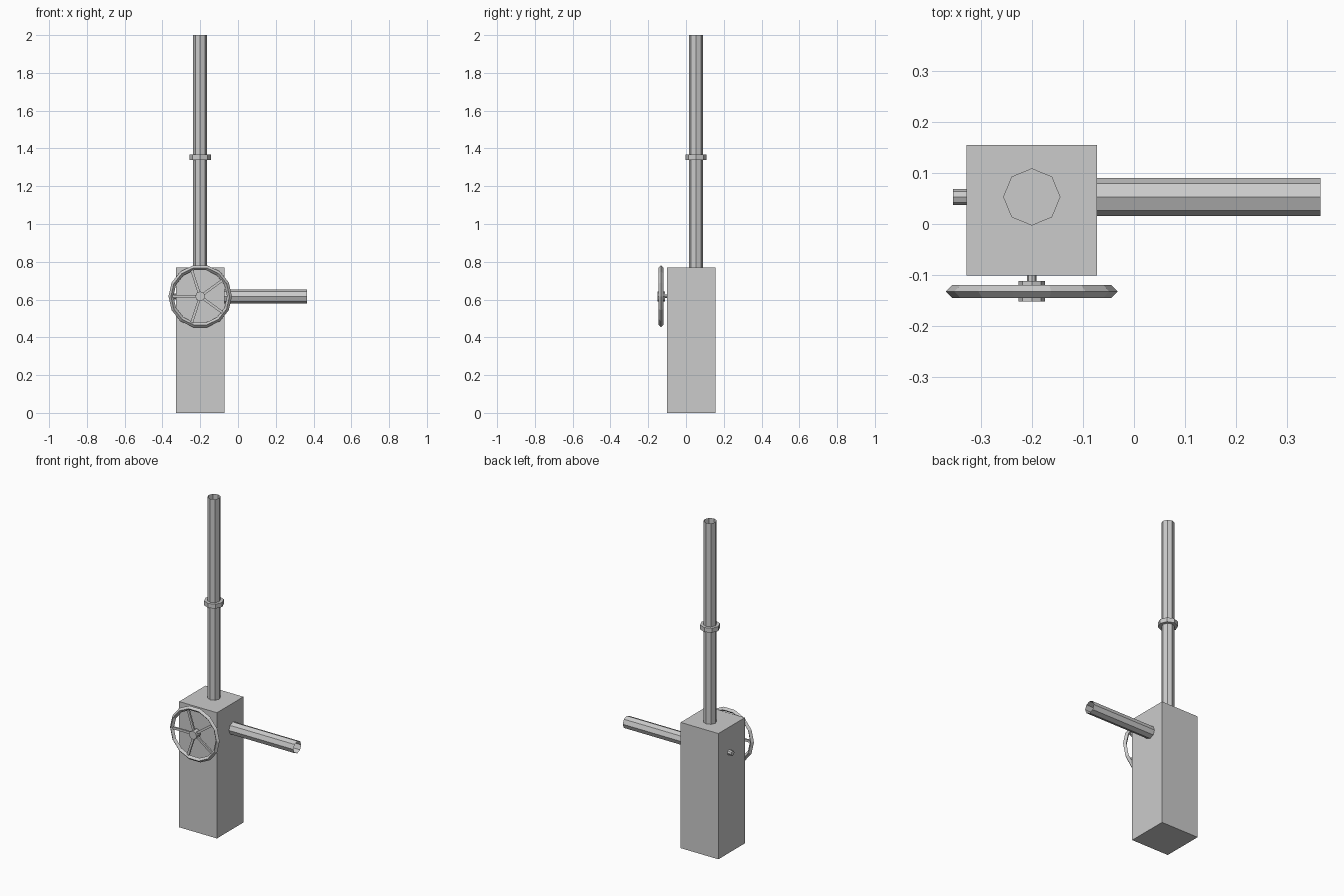
import bpy, bmesh, math
from mathutils import Matrix, Vector

if "Cube" in bpy.data.objects:
    bpy.data.objects.remove(bpy.data.objects["Cube"])

CX, CY, AZ = -0.20, 0.053, 0.617   # column axis and axle height

grey = bpy.data.materials.new("light_grey")
grey.diffuse_color = (0.6, 0.6, 0.6, 1)
grey.use_nodes = True
grey.node_tree.nodes["Principled BSDF"].inputs["Base Color"].default_value = grey.diffuse_color


def finish(name, bm):
    bmesh.ops.recalc_face_normals(bm, faces=bm.faces)
    mesh = bpy.data.meshes.new(name)
    bm.to_mesh(mesh)
    bm.free()
    mesh.materials.append(grey)
    ob = bpy.data.objects.new(name, mesh)
    bpy.context.collection.objects.link(ob)
    return ob


def rod(name, start, end, radius, caps=True):
    """Eight-sided rod or open pipe between two points."""
    a, b = Vector(start), Vector(end)
    axis = b - a
    bm = bmesh.new()
    bmesh.ops.create_cone(bm, cap_ends=caps, segments=8, radius1=radius,
                          radius2=radius, depth=axis.length)
    turn = axis.to_track_quat('Z', 'Y').to_matrix().to_4x4()
    bm.transform(Matrix.Translation((a + b) / 2) @ turn)
    return finish(name, bm)


def box(name, size, matrix):
    bm = bmesh.new()
    bmesh.ops.create_cube(bm, size=1)
    bm.transform(matrix @ Matrix.Diagonal((*size, 1)))
    return finish(name, bm)


# Housing
box("housing", (0.256, 0.256, 0.77), Matrix.Translation((CX, CY - 0.026, 0.385)))

# Pipes with open ends, collar and side stub
rod("upright_pipe", (CX, CY, 0.77), (CX, CY, 2.0), 0.037, caps=False)
rod("pipe_collar", (CX, CY, 1.34), (CX, CY, 1.367), 0.056)
rod("side_pipe", (-0.072, CY, AZ), (0.365, CY, AZ), 0.0375, caps=False)
rod("side_stub", (-0.328, CY, AZ), (-0.354, CY, AZ), 0.0155)

# Wheel rim: diamond section swept round fourteen sides
WY, SIDES, RING, THICK = -0.132, 14, 0.155, 0.013
bm = bmesh.new()
rings = []
for i in range(SIDES):
    a = math.tau * i / SIDES
    ring = []
    for j in range(4):
        b = math.tau * j / 4
        r = RING + THICK * math.cos(b)
        ring.append(bm.verts.new((CX + r * math.cos(a), WY + THICK * math.sin(b),
                                  AZ + r * math.sin(a))))
    rings.append(ring)
for i in range(SIDES):
    p, q = rings[i], rings[(i + 1) % SIDES]
    for j in range(4):
        k = (j + 1) % 4
        bm.faces.new((p[j], q[j], q[k], p[k]))
finish("wheel_rim", bm)

# Five spokes, hub and axle
for i in range(5):
    turn = Matrix.Rotation(math.pi + math.tau * i / 5, 4, 'Y')
    box(f"wheel_spoke_{i + 1}", (0.13, 0.01, 0.014),
        Matrix.Translation((CX, WY, AZ)) @ turn @ Matrix.Translation((0.083, 0, 0)))
rod("wheel_hub", (CX, -0.112, AZ), (CX, -0.152, AZ), 0.026)
rod("wheel_axle", (CX, -0.10, AZ), (CX, -0.114, AZ), 0.009)
